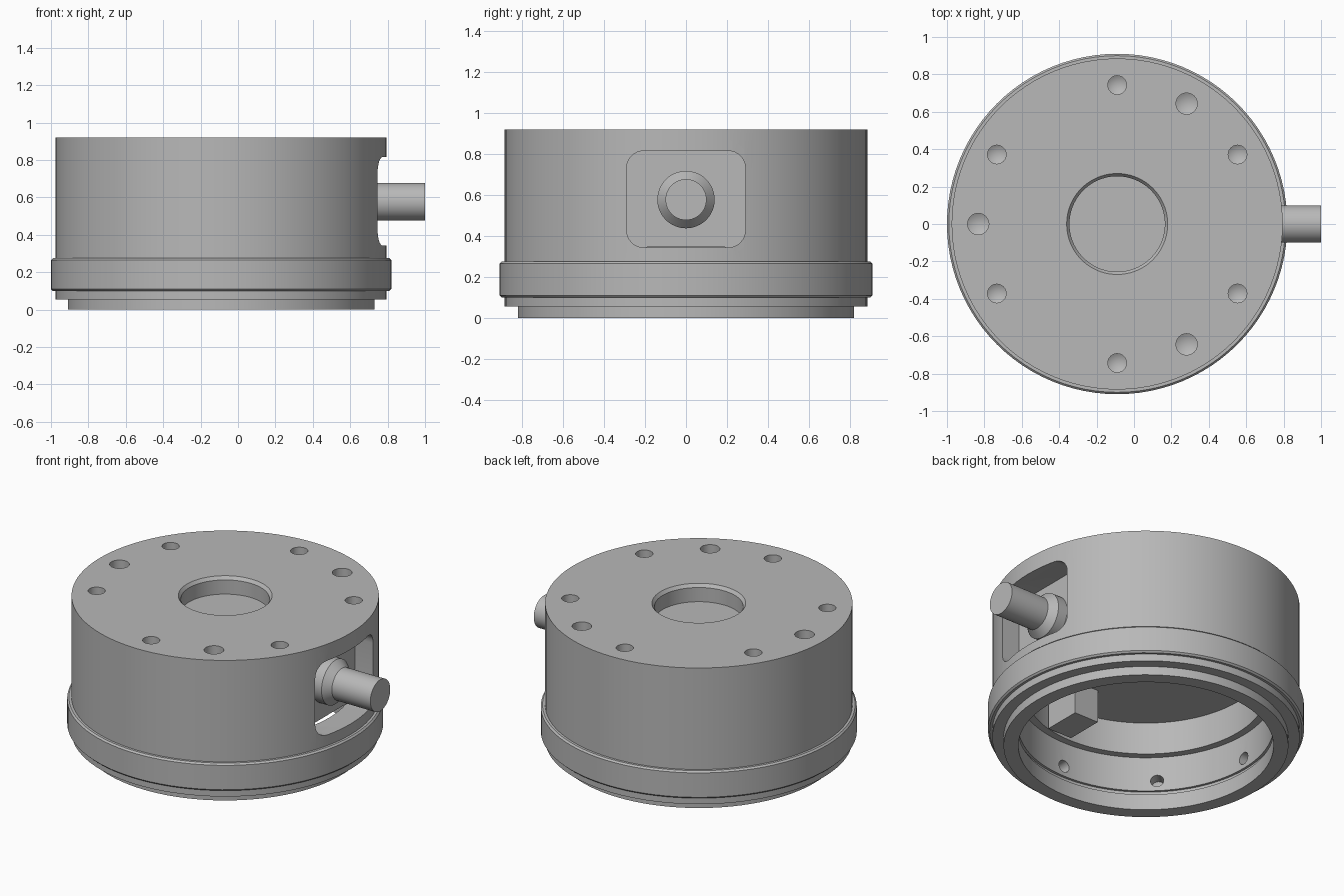
import bpy, bmesh, math
from mathutils import Matrix, Vector

cube = bpy.data.objects.get("Cube")
if cube:
    bpy.data.objects.remove(cube, do_unlink=True)

CX = -0.09          # main axis of the housing
SEGMENTS = 96

metal = bpy.data.materials.new("grey_metal")
metal.use_nodes = True
GREY = (0.48, 0.48, 0.48, 1)
metal.diffuse_color = GREY
metal.node_tree.nodes["Principled BSDF"].inputs["Base Color"].default_value = GREY


def make(name, bm):
    bmesh.ops.recalc_face_normals(bm, faces=bm.faces)
    mesh = bpy.data.meshes.new(name)
    bm.to_mesh(mesh)
    bm.free()
    mesh.materials.append(metal)
    obj = bpy.data.objects.new(name, mesh)
    bpy.context.collection.objects.link(obj)
    return obj


def lathe(name, profile, matrix, segments=SEGMENTS):
    """Revolve (radius, height) points that start and end on the axis."""
    bm = bmesh.new()
    rings = []
    for r, z in profile:
        count = segments if r > 0 else 1
        rings.append([bm.verts.new((r * math.cos(math.tau * i / segments),
                                    r * math.sin(math.tau * i / segments), z))
                      for i in range(count)])
    for a, b in zip(rings, rings[1:]):
        for i in range(segments):
            j = (i + 1) % segments
            corners = [a[i % len(a)], a[j % len(a)], b[j % len(b)], b[i % len(b)]]
            bm.faces.new(list(dict.fromkeys(corners)))
    bm.transform(matrix)
    return make(name, bm)


def box(name, low, high):
    bm = bmesh.new()
    bmesh.ops.create_cube(bm, size=1)
    low, high = Vector(low), Vector(high)
    bm.transform(Matrix.Translation((low + high) / 2) @ Matrix.Diagonal((high - low).to_4d()))
    return make(name, bm)


def cut(target, cutter):
    mod = target.modifiers.new("cut", 'BOOLEAN')
    mod.operation = 'DIFFERENCE'
    mod.solver = 'EXACT'
    mod.object = cutter
    cutter.hide_render = True
    cutter.hide_viewport = True


# Housing: stepped outside with a flange, hollow below, shallow recess on top
housing = lathe("housing", [
    (0, 0.81), (0.255, 0.81), (0.255, 0.90), (0.27, 0.92),
    (0.885, 0.92), (0.885, 0.275),
    (0.90, 0.275), (0.91, 0.265), (0.91, 0.11), (0.90, 0.10),
    (0.885, 0.10), (0.885, 0.055), (0.82, 0.055), (0.82, 0),
    (0.735, 0), (0.735, 0.10), (0.75, 0.10), (0.75, 0.125), (0.735, 0.125),
    (0.735, 0.345), (0.69, 0.345), (0.69, 0.55), (0, 0.55),
], Matrix.Translation((CX, 0, 0)))

# Blind screw holes in the top face; three of them are larger
for degrees in (30, 60, 90, 150, 180, 210, 270, 300, 330):
    radius = 0.057 if degrees in (60, 180, 300) else 0.05
    angle = math.radians(degrees)
    place = Matrix.Translation((CX + 0.743 * math.cos(angle), 0.743 * math.sin(angle), 0))
    cut(housing, lathe("top_hole_cutter", [
        (0, 0.74), (radius, 0.77), (radius, 0.95), (0, 0.95)], place, 24))

# Blind radial holes in the inner wall
for i in range(8):
    place = (Matrix.Translation((CX, 0, 0.19)) @ Matrix.Rotation(i * math.tau / 8, 4, 'Z')
             @ Matrix.Rotation(math.pi / 2, 4, 'Y'))
    cut(housing, lathe("inner_hole_cutter", [
        (0, 0.65), (0.038, 0.65), (0.038, 0.81), (0, 0.83)], place, 24))

# Rounded window pocket around the cable outlet
window = box("window_cutter", (0.62, -0.29, 0.343), (0.95, 0.29, 0.815))
bm = bmesh.new()
bm.from_mesh(window.data)
corners = [e for e in bm.edges
           if abs(e.verts[0].co.x - e.verts[1].co.x) > 0.1]
bmesh.ops.bevel(bm, geom=corners, offset=0.085, segments=8, profile=0.5, affect='EDGES')
bm.to_mesh(window.data)
bm.free()
cut(housing, window)

# Cable outlet: collar, cone and shaft along +x
outlet = lathe("cable_outlet", [
    (0, 0.60), (0.14, 0.60), (0.14, 0.685), (0.10, 0.73), (0.10, 1.0), (0, 1.0)],
    Matrix.Translation((0, 0, 0.577)) @ Matrix.Rotation(math.pi / 2, 4, 'Y'), 48)

# Block hanging inside the cavity
block = box("inner_block", (CX + 0.01, -0.66, 0.34), (CX + 0.18, -0.42, 0.57))

# Apply the cuts, then remove the cutters
bpy.context.view_layer.update()
evaluated = housing.evaluated_get(bpy.context.evaluated_depsgraph_get())
result = bpy.data.meshes.new_from_object(evaluated)
housing.modifiers.clear()
housing.data = result
for obj in list(bpy.data.objects):
    if obj.name.split(".")[0].endswith("_cutter"):
        bpy.data.objects.remove(obj, do_unlink=True)

# Smooth curved walls, keep edges crisp
for obj in (housing, outlet):
    bpy.ops.object.select_all(action='DESELECT')
    obj.select_set(True)
    bpy.context.view_layer.objects.active = obj
    bpy.ops.object.shade_smooth_by_angle(angle=math.radians(25))
